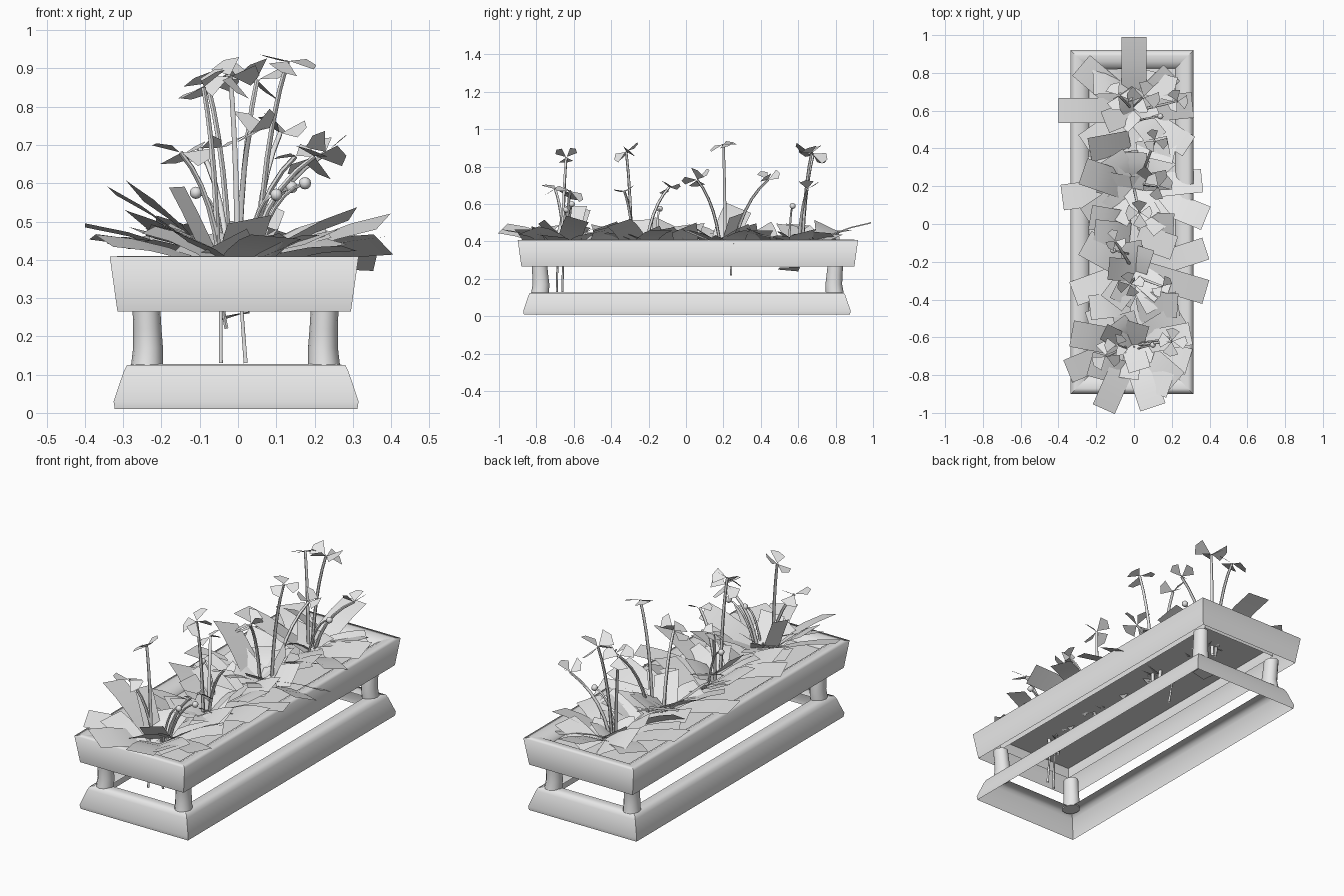
import bpy, bmesh, math, random
from mathutils import Vector

if "Cube" in bpy.data.objects:
    bpy.data.objects.remove(bpy.data.objects["Cube"])

random.seed(11)
grey = bpy.data.materials.new("plain grey")
grey.diffuse_color = (0.8, 0.8, 0.8, 1)
grey.use_nodes = True
grey.node_tree.nodes["Principled BSDF"].inputs["Base Color"].default_value = grey.diffuse_color


def finish(name, bm, angle=30, normals=True):
    if normals:
        bmesh.ops.recalc_face_normals(bm, faces=bm.faces)
    me = bpy.data.meshes.new(name)
    bm.to_mesh(me)
    bm.free()
    me.materials.append(grey)
    ob = bpy.data.objects.new(name, me)
    bpy.context.collection.objects.link(ob)
    bpy.ops.object.select_all(action='DESELECT')
    ob.select_set(True)
    bpy.context.view_layer.objects.active = ob
    bpy.ops.object.shade_smooth_by_angle(angle=math.radians(angle))
    return ob


def frame(name, cx, cy, hx, hy, profile):
    """Open moulding shell round a rectangle with crisp mitres; profile = (inset, z)."""
    bm = bmesh.new()
    corners = ((-1, -1), (1, -1), (1, 1), (-1, 1))
    for a in range(4):
        p, q = ([bm.verts.new((cx + sx * (hx - i), cy + sy * (hy - i), z)) for i, z in profile]
                for sx, sy in (corners[a], corners[(a + 1) % 4]))
        for k in range(len(profile) - 1):
            bm.faces.new((p[k], q[k], q[k + 1], p[k + 1]))
    return finish(name, bm, 110, normals=False)


# Planter trough and plinth frames, both hollow underneath
frame("trough_frame", -0.01, 0.01, 0.325, 0.91,
      [(0.02, 0.265), (0, 0.408), (0.03, 0.41), (0.06, 0.405), (0.09, 0.388), (0.1, 0.36), (0.1, 0.31)])
frame("base_frame", -0.005, 0.005, 0.32, 0.875,
      [(0.003, 0.01), (0, 0.03), (0.027, 0.11), (0.035, 0.125), (0.07, 0.128), (0.105, 0.122)])

# Soil sheet inside the trough
bm = bmesh.new()
bm.faces.new([bm.verts.new((-0.01 + sx * 0.23, 0.01 + sy * 0.815, 0.37))
              for sx, sy in ((-1, -1), (1, -1), (1, 1), (-1, 1))])
finish("soil", bm, normals=False)

# Four flared posts
for i, (x, y) in enumerate(((-0.235, -0.775), (0.222, -0.775), (-0.235, 0.79), (0.222, 0.79))):
    bm = bmesh.new()
    rings = []
    for z, r, s in ((0.12, 0.042, -0.003), (0.17, 0.039, 0), (0.22, 0.037, 0.002), (0.29, 0.036, 0.005)):
        ox, oy = math.copysign(s, x), math.copysign(s * 2, y)
        rings.append([bm.verts.new((x + ox + r * math.cos(t), y + oy + r * 1.15 * math.sin(t), z))
                      for t in (k * math.tau / 12 for k in range(12))])
    for a, b in zip(rings, rings[1:]):
        for k in range(12):
            bm.faces.new((a[k], a[(k + 1) % 12], b[(k + 1) % 12], b[k]))
    bm.faces.new(rings[0])
    bm.faces.new(rings[-1])
    finish(f"post_{i + 1}", bm, 50)


def leaf(bm, base, tip, zmid, ztip, width=0.14, roll=0.03):
    """Bent rectangular leaf from the plant heart to its tip."""
    b, t = Vector((*base, 0.38)), Vector((*tip, ztip))
    side = Vector((b.y - t.y, t.x - b.x, 0)).normalized() * width / 2
    side.z = random.uniform(-roll, roll)
    rows = []
    for k in range(4):
        f = k / 3
        p = b.lerp(t, f)
        p.z = (1 - f) ** 2 * b.z + 2 * f * (1 - f) * zmid + f * f * ztip
        rows.append((bm.verts.new(p - side), bm.verts.new(p + side)))
    for a, c in zip(rows, rows[1:]):
        bm.faces.new((a[0], a[1], c[1], c[0]))


# Spreading leaves, given by tip x, y, z; each grows from the nearest plant heart
hearts = [(-0.01, -0.64), (0.01, -0.25), (-0.01, 0.19), (0.0, 0.6)]
tips = [(0, 0.99, 0.5), (-0.28, 0.84, 0.46), (-0.4, 0.6, 0.49), (-0.26, 0.42, 0.43),
        (0.31, 0.63, 0.45), (0.29, 0.41, 0.43), (0.2, 0.8, 0.42), (0, 0.38, 0.47),
        (-0.27, 0.28, 0.58), (-0.38, 0.14, 0.46), (0.36, 0.23, 0.4), (0.38, 0.03, 0.44),
        (-0.25, 0.03, 0.47), (0.38, -0.13, 0.46), (0.38, -0.36, 0.5), (-0.32, -0.37, 0.45)]
tips += [(0.25, -0.48, 0.45), (-0.1, -0.52, 0.46), (-0.26, -0.1, 0.5), (-0.33, -0.58, 0.58),
         (-0.35, -0.78, 0.45), (-0.16, -0.98, 0.47), (0.1, -0.97, 0.46), (0.29, -0.73, 0.43),
         (0.22, -0.84, 0.46), (0.3, -0.58, 0.52), (0.16, -0.02, 0.46), (-0.12, 0.36, 0.46),
         (0.12, -0.45, 0.44), (-0.12, -0.42, 0.45), (0.18, 0.36, 0.45), (-0.1, 0.02, 0.44)]
bm = bmesh.new()
for x, y, z in tips:
    t = Vector((x, y))
    h = min(hearts, key=lambda q: (Vector(q) - t).length)
    b = Vector(h).lerp(t, 0.15)
    leaf(bm, b, t, 0.38 + (z - 0.38) * 0.55 + 0.025, z, random.uniform(0.12, 0.145))
finish("spreading_leaves", bm, normals=False)

# Short inner leaves rising steeply around every heart
bm = bmesh.new()
for h in hearts:
    for k in range(6):
        a = k * math.tau / 6 + random.uniform(-0.4, 0.4)
        d = random.uniform(0.1, 0.2)
        top = random.uniform(0.42, 0.52)
        leaf(bm, h, (h[0] + d * math.cos(a), h[1] + d * math.sin(a)), 0.36 + top * 0.15, top, 0.12, 0.04)
leaf(bm, (-0.06, -0.62), (-0.16, -0.57), 0.5, 0.59, 0.09)
leaf(bm, (0.03, 0.22), (0.09, 0.27), 0.46, 0.54, 0.1)
finish("inner_leaves", bm, normals=False)

# Low filler leaves closing the gaps between the plants
bm = bmesh.new()
for y in (-0.46, -0.42, -0.06, 0.0, 0.37, 0.43, 0.76, -0.8):
    for s in (-1, 1):
        z = random.uniform(0.43, 0.49)
        x, w = s * random.uniform(0.17, 0.24), y + random.uniform(-0.08, 0.08)
        leaf(bm, (s * 0.02, y), (x, w), z - 0.02, z, 0.13, 0.04)
finish("filler_leaves", bm, normals=False)

# Thin leaf hanging just under the soil
bm = bmesh.new()
bm.faces.new([bm.verts.new(p) for p in
              ((-0.05, 0.49, 0.25), (0.03, 0.5, 0.26), (0.03, 0.61, 0.265), (-0.05, 0.6, 0.24))])
finish("hanging_leaf", bm, normals=False)


def stem(bm, points, r=0.009, n=6):
    """Tube along a smooth path through root, bend and head."""
    a, b, c = (Vector(p) for p in points)
    prev = None
    for k in range(7):
        f = k / 6
        p = (1 - f) ** 2 * a + 2 * f * (1 - f) * b + f * f * c
        d = ((1 - f) * (b - a) + f * (c - b)).normalized()
        u = d.cross(Vector((1, 0, 0))).normalized()
        w = d.cross(u)
        s = r * (1 - 0.25 * f)
        ring = [bm.verts.new(p + s * (u * math.cos(t) + w * math.sin(t)))
                for t in (j * math.tau / n for j in range(n))]
        if prev:
            for j in range(n):
                bm.faces.new((prev[j], prev[(j + 1) % n], ring[(j + 1) % n], ring[j]))
        prev = ring
    bm.faces.new(prev)


def flower(bm, p, size, petals):
    """Few loose, tilted, pointed petals opening from the stem head."""
    p = Vector(p)
    start = random.uniform(0, math.tau)
    for k in range(petals):
        a = start + k * math.tau / petals
        out = Vector((math.cos(a), math.sin(a), random.uniform(-0.7, 0.9))).normalized()
        side = Vector((-math.sin(a), math.cos(a), random.uniform(-0.9, 0.9))).normalized() * 0.55
        bm.faces.new([bm.verts.new(p + q * size) for q in
                      (out * 0.05, out * 0.85 + side, out * 1.05, out * 0.8 - side)])


# Flower stems: root x, y, head x, y, z, petal size, petal count
blooms = [(-0.05, -0.66, -0.09, -0.64, 0.85, 0.07, 3), (-0.04, -0.65, -0.15, -0.7, 0.68, 0.08, 3),
          (0.02, -0.64, 0.2, -0.62, 0.67, 0.08, 4), (0.0, -0.29, -0.02, -0.32, 0.88, 0.075, 4),
          (0.02, -0.28, 0.15, -0.33, 0.67, 0.06, 2), (-0.02, -0.22, -0.1, -0.09, 0.69, 0.06, 3),
          (0.05, 0.21, 0.13, 0.2, 0.92, 0.075, 3), (0.0, 0.19, 0.03, 0.06, 0.73, 0.08, 4),
          (0.04, 0.25, 0.11, 0.44, 0.73, 0.07, 3), (0.0, 0.62, 0.05, 0.67, 0.87, 0.09, 4),
          (0.02, 0.6, 0.23, 0.65, 0.68, 0.07, 3), (-0.02, 0.62, -0.08, 0.68, 0.86, 0.08, 3)]
stems, petals = bmesh.new(), bmesh.new()
for rx, ry, hx, hy, z, size, count in blooms:
    stem(stems, ((rx, ry, 0.32), (rx + 0.15 * (hx - rx), ry + 0.2 * (hy - ry), 0.2 + z * 0.55), (hx, hy, z)))
    flower(petals, (hx, hy, z), size, count)
# Stem ends dangling below the trough
for x, y, x2, z in ((-0.045, -0.69, -0.045, 0.13), (0.02, -0.66, 0.0, 0.13), (-0.03, 0.24, -0.05, 0.22)):
    stem(stems, ((x, y, z), ((x + x2) / 2, y, 0.26), (x2, y + 0.01, 0.4)), 0.006)

# Closed buds on short stems
buds = bmesh.new()
for x, y, z in ((0.175, -0.61, 0.6), (0.1, -0.64, 0.57), (-0.11, -0.14, 0.575), (0.14, 0.57, 0.59)):
    stem(stems, ((x * 0.2, y - 0.02, 0.38), (x * 0.5, y - 0.01, 0.58), (x, y, z)), 0.006)
    s = bmesh.ops.create_uvsphere(buds, u_segments=8, v_segments=6, radius=0.016)
    bmesh.ops.translate(buds, verts=s['verts'], vec=(x, y, z))
finish("flower_stems", stems, 60)
finish("flower_petals", petals, normals=False)
finish("flower_buds", buds, 60)
